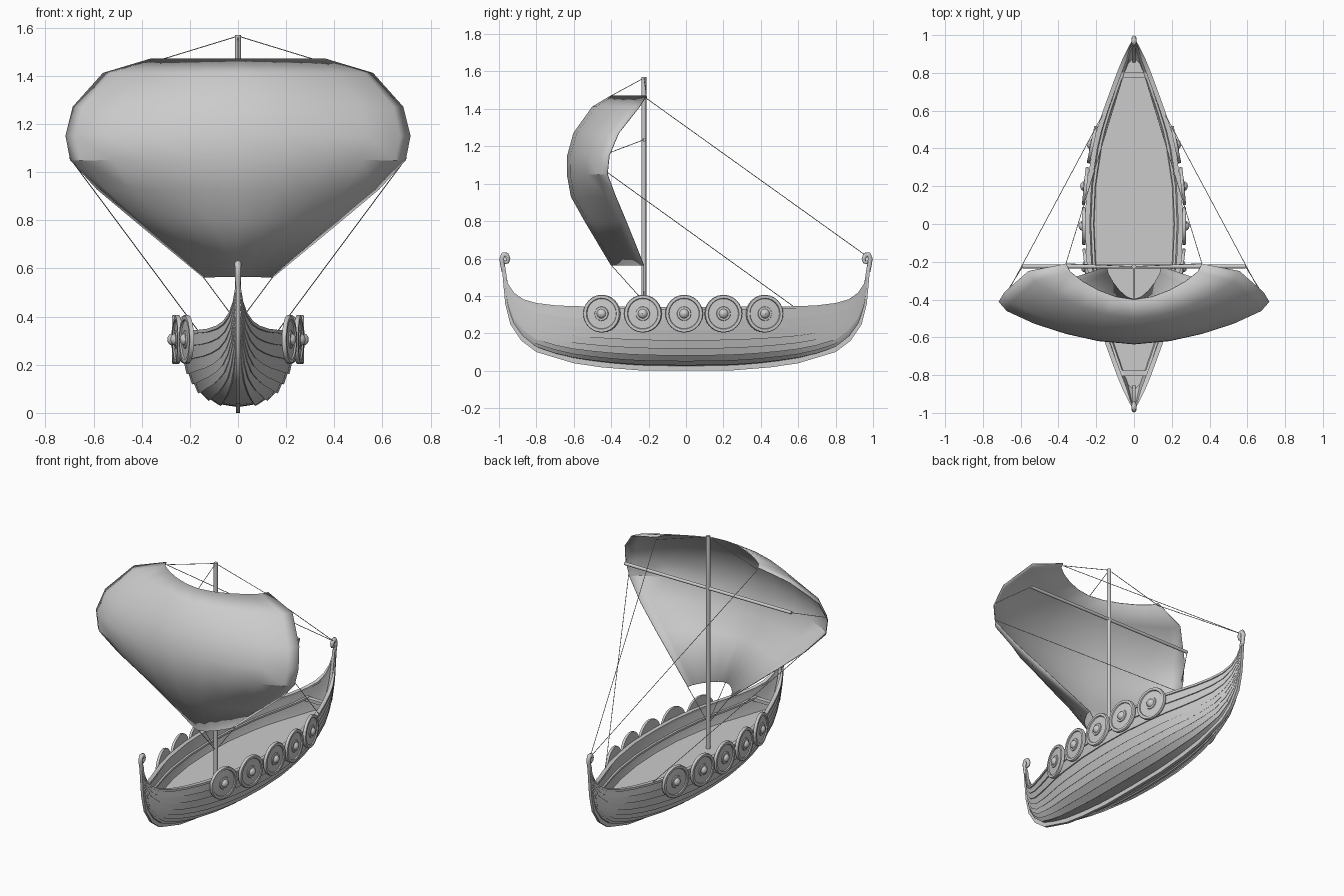
import bpy, bmesh, math
from mathutils import Vector

if "Cube" in bpy.data.objects:
    bpy.data.objects.remove(bpy.data.objects["Cube"])

# ---------- helpers ----------
def lerp_table(tab, t):
    for (a, p), (b, q) in zip(tab, tab[1:]):
        if t <= b:
            return p + (q - p) * (t - a) / (b - a)
    return tab[-1][1]

def make(name, verts, faces, angle=30, mirror=False):
    me = bpy.data.meshes.new(name)
    me.from_pydata([tuple(v) for v in verts], [], faces)
    bm = bmesh.new()
    bm.from_mesh(me)
    bmesh.ops.recalc_face_normals(bm, faces=bm.faces)
    bm.to_mesh(me)
    bm.free()
    ob = bpy.data.objects.new(name, me)
    bpy.context.collection.objects.link(ob)
    if mirror:
        ob.modifiers.new("mirror", 'MIRROR')
    bpy.ops.object.select_all(action='DESELECT')
    ob.select_set(True)
    bpy.context.view_layer.objects.active = ob
    bpy.ops.object.shade_smooth_by_angle(angle=math.radians(angle))
    return ob

def grid_faces(rows, cols, wrap=False):
    n = cols if wrap else cols - 1
    return [(i * cols + j, i * cols + (j + 1) % cols, (i + 1) * cols + (j + 1) % cols, (i + 1) * cols + j)
            for i in range(rows - 1) for j in range(n)]

def loft(name, section, ys, mirror=True):
    secs = [[(x, y, z) for x, z in section(y)] for y in ys]
    n = len(secs[0])
    faces = grid_faces(len(ys), n, True) + [tuple(range(n)), tuple(range((len(ys) - 1) * n, len(ys) * n))]
    return make(name, sum(secs, []), faces, 25, mirror)

def rod(name, a, b, r, sides=6):
    a, b = Vector(a), Vector(b)
    q = (b - a).to_track_quat('Z', 'Y')
    ring = [q @ Vector((r * math.cos(k * math.tau / sides), r * math.sin(k * math.tau / sides), 0)) for k in range(sides)]
    faces = grid_faces(2, sides, True) + [tuple(range(sides)), tuple(range(sides, 2 * sides))]
    return make(name, [a + p for p in ring] + [b + p for p in ring], faces, 50)

# ---------- hull lines: half beam, bottom and sheer against distance from midships ----------
BEAM = [(0, .252), (.2, .243), (.4, .212), (.5, .188), (.6, .156), (.7, .12), (.8, .083), (.9, .043), (.97, .01)]
BOTTOM = [(0, .025), (.25, .028), (.45, .045), (.65, .075), (.8, .125), (.87, .18), (.92, .25), (.95, .33), (.965, .42), (.97, .48)]
SHEER = [(0, .333), (.6, .338), (.75, .345), (.85, .365), (.9, .39), (.94, .43), (.96, .48), (.97, .52)]
SECTION = [(0, 0), (.04, .35), (.2, .63), (.38, .78), (.6, .89), (.8, .96), (1, 1)]   # height, width
HALF = [0, .1, .2, .3, .4, .5, .6, .7, .8, .87, .92, .95, .965, .97]
STATIONS = [-y for y in HALF[:0:-1]] + HALF

def hull_pt(y, v, out=0):
    y = abs(y)
    b, s = lerp_table(BOTTOM, y), lerp_table(SHEER, y)
    k = min(1, lerp_table(BEAM, y) / .1)
    x = lerp_table(BEAM, y) * lerp_table(SECTION, v) + out * k
    return max(x, .001), b + (s - b) * v - (out * k * .8 if v < .5 else 0)

STRAKES = [0, .03, .1, .2, .32, .46, .62, .8, 1]

def hull_section(y):
    pts = [(0, hull_pt(y, 0)[1])]
    for lo, hi in zip(STRAKES, STRAKES[1:]):        # lapped planks: each lower edge stands proud
        pts += [hull_pt(y, lo, .007 if lo else .001), hull_pt(y, hi)]
    inner = [hull_pt(y, v, -.014) for v in (1, .8, .6, .38, .2)]
    return pts + inner + [(0, hull_pt(y, .12)[1])]

loft("planked_hull", hull_section, STATIONS)

# Gunwale rail and inner stringer
def rail(v, x0, x1, h):
    def sec(y):
        x, z = hull_pt(y, v)
        k = min(1, lerp_table(BEAM, abs(y)) / .06)
        a, b = max(0, x + x0 * k), x + x1 * k
        return [(a, z - h), (b, z - h), (b, z + h), (a, z + h)]
    return sec

loft("gunwale_rail", rail(1, -.018, .008, .007), STATIONS)
inside = [y for y in STATIONS if abs(y) <= .8]
loft("inner_stringer", rail(.78, -.026, -.008, .006), inside)

# Deck and end thwarts
def deck_section(y):
    b, s = hull_pt(y, 0)[1], hull_pt(y, 1)[1]
    w = hull_pt(y, (.21 - b) / (s - b), -.006)[0]
    return [(-w, .195), (w, .195), (w, .212), (-w, .212)]

loft("deck", deck_section, [y for y in STATIONS if abs(y) < .88], False)
for s, nm in ((-1, "front"), (1, "rear")):
    loft(nm + "_thwart", lambda y: [(-.072, .285), (.072, .285), (.072, .305), (-.072, .305)],
         [s * .775, s * .805], False)

# Keel running up into both stems
OUTER = [(0, 0), (.25, .002), (.45, .018), (.6, .04), (.8, .1), (.88, .16), (.94, .25), (.967, .36), (.978, .48), (.985, .56)]
INNER = [(0, .05), (.25, .055), (.45, .07), (.6, .09), (.79, .15), (.855, .21), (.905, .3), (.935, .38), (.955, .48), (.967, .56)]
full = lambda tab: [(-y, z) for y, z in tab[:0:-1]] + tab
verts = []
for (yo, zo), (yi, zi) in zip(full(OUTER), full(INNER)):
    verts += [(-.009, yo, zo), (.009, yo, zo), (.009, yi, zi), (-.009, yi, zi)]
n = len(verts)
make("keel_and_stems", verts, grid_faces(n // 4, 4, True) + [(0, 1, 2, 3), (n - 4, n - 3, n - 2, n - 1)])

# Curled stem heads
CURL = [(.975, .53, .011), (.982, .57, .012), (.985, .6, .013), (.976, .621, .014), (.96, .619, .014),
        (.951, .6, .012), (.954, .582, .01), (.966, .577, .009), (.971, .588, .007)]
for s, nm in ((-1, "front"), (1, "rear")):
    cu = bpy.data.curves.new(nm + "_stem_curl", 'CURVE')
    cu.dimensions = '3D'
    cu.bevel_depth = 1
    cu.bevel_resolution = 2
    cu.use_fill_caps = True
    sp = cu.splines.new('POLY')
    sp.points.add(len(CURL) - 1)
    for p, (y, z, r) in zip(sp.points, CURL):
        p.co = (0, s * y, z, 1)
        p.radius = r
    bpy.context.collection.objects.link(bpy.data.objects.new(nm + "_stem_curl", cu))

# Round shields along both sides (lathed: radius, height)
PROFILE = [(.0005, .03), (.012, .028), (.021, .021), (.025, .013), (.036, .012), (.038, .007), (.08, .005),
           (.083, .011), (.098, .011), (.101, .006), (.101, -.006), (.0005, -.006)]
SEG = 24
for i, y in enumerate((-.45, -.23, -.01, .2, .42)):
    w = lerp_table(BEAM, abs(y))
    slope = (lerp_table(BEAM, abs(y + .08)) - lerp_table(BEAM, abs(y - .08))) / .16
    for s, nm in ((-1, "left"), (1, "right")):
        verts = [(h, r * math.cos(k * math.tau / SEG), r * math.sin(k * math.tau / SEG))
                 for r, h in PROFILE for k in range(SEG)]
        ob = make(f"{nm}_shield_{i + 1}", verts, grid_faces(len(PROFILE), SEG, True))
        ob.location = (s * (w + .012), y, .305)
        ob.rotation_euler.z = -math.atan(slope) if s > 0 else math.pi + math.atan(slope)

# Mast and yard
MY = -.225
rod("mast", (0, MY, .205), (0, MY, 1.57), .0125, 12)
rod("yard", (-.59, MY, 1.235), (.59, MY, 1.235), .01, 10)

# Billowing sail: side edge x, y, z and centre y for each row
ROWS = [(.36, -.21, 1.47, -.4), (.56, -.25, 1.41, -.5), (.685, -.36, 1.27, -.6), (.715, -.41, 1.15, -.633),
        (.695, -.42, 1.05, -.635), (.585, -.375, .93, -.613), (.43, -.32, .8, -.54), (.145, -.225, .565, -.4)]
BULGE = [(0, 1), (.27, .92), (.52, .74), (.75, .5), (.94, .22), (1, 0)]
cols = [(-a, d) for a, d in BULGE[:0:-1]] + BULGE
verts = [(x * a, y + (yc - y) * d, z) for x, y, z, yc in ROWS for a, d in cols]
sail = make("sail", verts, grid_faces(len(ROWS), len(cols)), 28)
sol = sail.modifiers.new("thickness", 'SOLIDIFY')
sol.thickness = .005
sol.offset = 0

# Rigging
for s, nm in ((-1, "left"), (1, "right")):
    lines = {"top_stay": ((0, MY, 1.565), (s * .36, -.21, 1.455)),
             "stern_stay": ((s * .36, -.21, 1.455), (0, .97, .61)),
             "brace": ((s * .7, -.42, 1.06), (s * .165, .58, .34)),
             "yard_line": ((s * .59, MY, 1.235), (s * .705, -.41, 1.165)),
             "foot_line": ((s * .145, MY, .565), (0, MY, .37))}
    for k, (a, b) in lines.items():
        rod(f"{nm}_{k}", a, b, .002, 5)
rod("centre_top_line", (0, MY, 1.565), (0, -.4, 1.47), .002, 5)
rod("centre_foot_line", (0, -.4, .565), (0, MY, .37), .002, 5)
